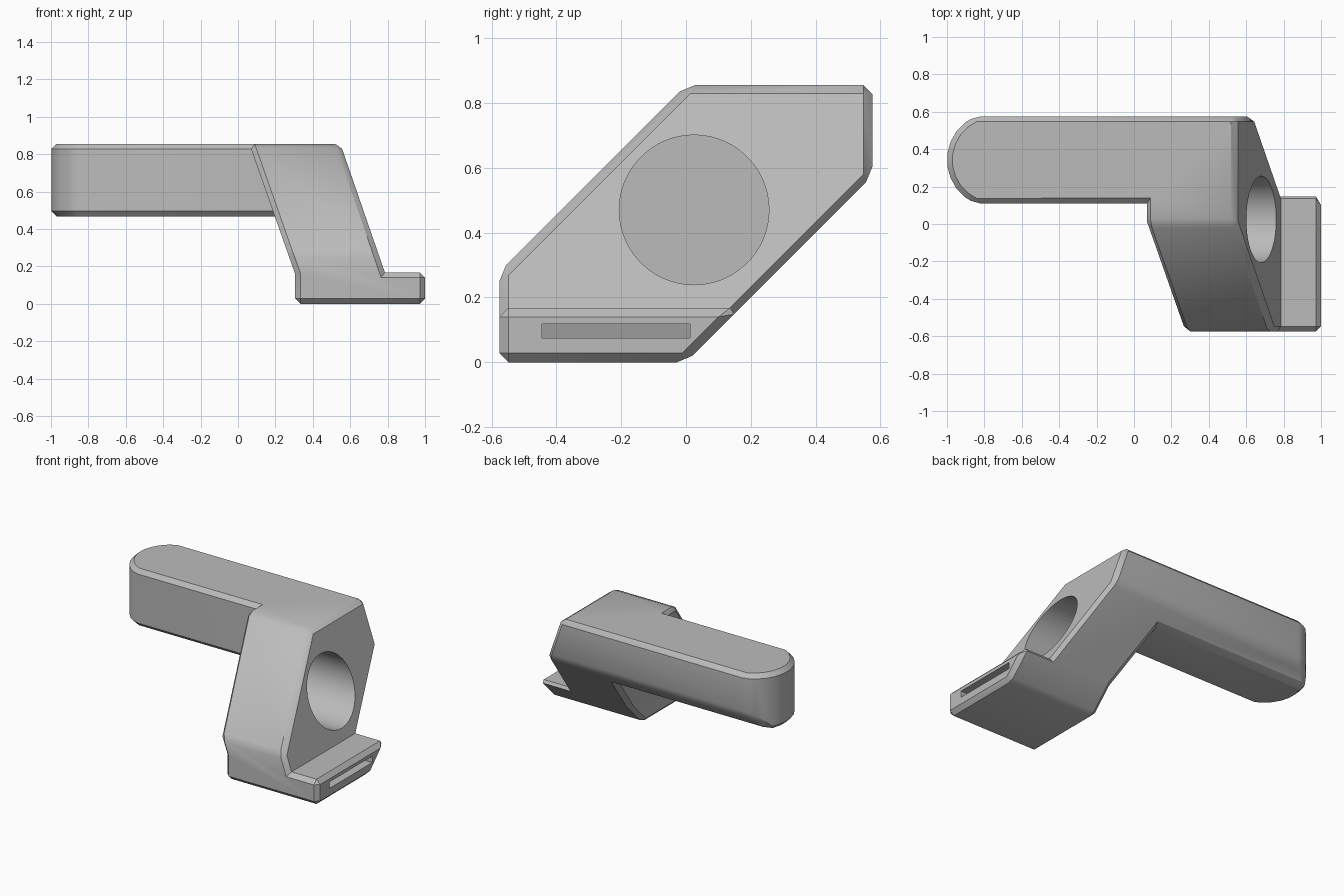
import bpy, bmesh, math
from mathutils import Vector

cube = bpy.data.objects.get("Cube")
if cube:
    bpy.data.objects.remove(cube, do_unlink=True)

# One flat grey
grey = bpy.data.materials.new("plain_grey")
grey.use_nodes = True
colour = (0.5, 0.5, 0.5, 1)
grey.diffuse_color = colour
grey.node_tree.nodes["Principled BSDF"].inputs["Base Color"].default_value = colour


def prism(name, profile, axis, start, end):
    """Extrude a 2D profile along x, y or z; the profile fills the other two axes."""
    bm = bmesh.new()

    def place(p, d):
        co = list(p)
        co.insert("xyz".index(axis), d)
        return bm.verts.new(co)

    base = bm.faces.new([place(p, start) for p in profile])
    side = bmesh.ops.extrude_face_region(bm, geom=[base])
    shift = Vector([end - start if a == axis else 0 for a in "xyz"])
    moved = [v for v in side["geom"] if isinstance(v, bmesh.types.BMVert)]
    bmesh.ops.translate(bm, verts=moved, vec=shift)
    bmesh.ops.recalc_face_normals(bm, faces=bm.faces)
    mesh = bpy.data.meshes.new(name)
    bm.to_mesh(mesh)
    bm.free()
    mesh.materials.append(grey)
    obj = bpy.data.objects.new(name, mesh)
    bpy.context.collection.objects.link(obj)
    return obj


def apply(obj, mod):
    bpy.context.view_layer.objects.active = obj
    bpy.ops.object.modifier_apply(modifier=mod.name)


def combine(obj, other, operation):
    mod = obj.modifiers.new("combine", "BOOLEAN")
    mod.operation, mod.object, mod.solver = operation, other, "EXACT"
    apply(obj, mod)
    bpy.data.objects.remove(other, do_unlink=True)


def arc(cx, cy, r, first, last, steps):
    angles = [math.radians(first + (last - first) * i / steps) for i in range(steps + 1)]
    return [(cx + r * math.cos(a), cy + r * math.sin(a)) for a in angles]


# Leaning body with foot, seen from the front
bracket = prism("bracket", [(0.305, -0.2), (1, -0.2), (1, 0.168), (0.785, 0.168),
                            (0.39, 1.31), (-0.1, 1.31), (0.305, 0.16)], "y", -0.8, 0.8)

# Arm with a rounded end, seen from above
arm_plan = arc(-0.745, 0.3425, 0.255, 114, 246, 9) + [(0.4, 0.11), (0.4, 0.575)]
combine(bracket, prism("arm", arm_plan, "z", 0.467, 1.1), "UNION")

# Six-sided side outline trims everything
outline = [(-0.575, 0), (0, 0), (0.575, 0.575), (0.575, 0.855), (0, 0.855), (-0.575, 0.28)]
combine(bracket, prism("outline", outline, "x", -1.2, 1.2), "INTERSECT")

# Chamfer the outer edges only
bm = bmesh.new()
bm.from_mesh(bracket.data)
bmesh.ops.remove_doubles(bm, verts=bm.verts, dist=0.0005)
weight = bm.edges.layers.float.new("bevel_weight_edge")
for e in bm.edges:
    if len(e.link_faces) == 2 and e.calc_face_angle_signed() > math.radians(28):
        e[weight] = 1
bm.to_mesh(bracket.data)
bm.free()
chamfer = bracket.modifiers.new("chamfer", "BEVEL")
chamfer.limit_method = "WEIGHT"
chamfer.width, chamfer.segments = 0.028, 1
chamfer.use_clamp_overlap = False
apply(bracket, chamfer)

# Round socket and narrow slot in the foot
combine(bracket, prism("socket", arc(0.025, 0.47, 0.231, 0, 354, 59), "x", 0.33, 1.2), "DIFFERENCE")
slot = [(0.9, 0.075), (1.2, 0.075), (1.2, 0.118), (0.915, 0.118)]
combine(bracket, prism("slot", slot, "y", -0.445, 0.012), "DIFFERENCE")

# Smooth shading with sharp chamfer edges
bpy.ops.object.select_all(action="DESELECT")
bracket.select_set(True)
bpy.context.view_layer.objects.active = bracket
bpy.ops.object.shade_smooth_by_angle(angle=math.radians(30))
